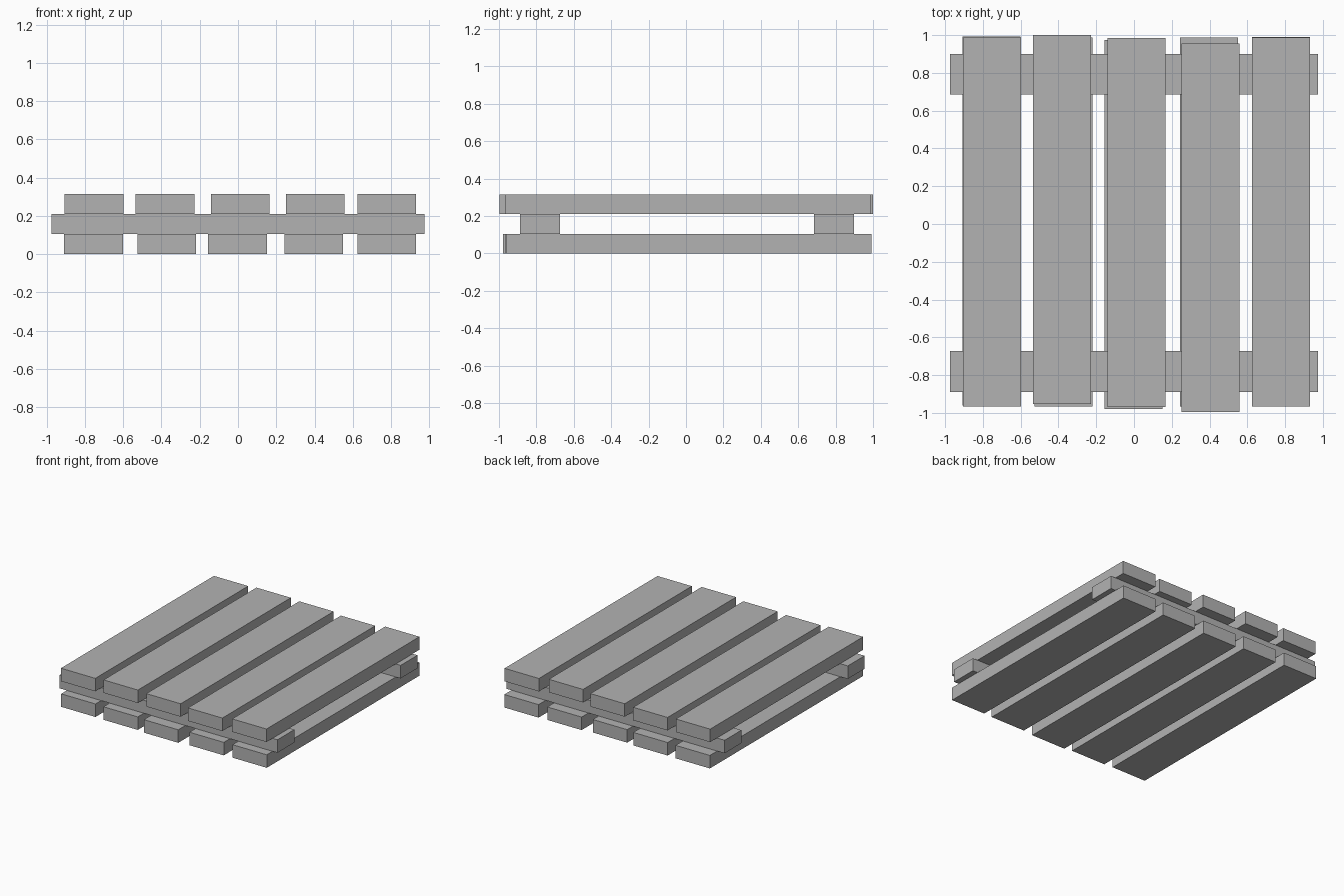
import bpy

cube = bpy.data.objects.get("Cube")
if cube:
    bpy.data.objects.remove(cube, do_unlink=True)

# Plain grey timber
grey = bpy.data.materials.new("plain_grey")
grey.use_nodes = True
colour = (0.45, 0.45, 0.45, 1)
grey.diffuse_color = colour
grey.node_tree.nodes["Principled BSDF"].inputs["Base Color"].default_value = colour

THICK = 0.105
SLAT_WIDTH, SLAT_LENGTH = 0.307, 1.953
BEAM_WIDTH, BEAM_LENGTH = 0.215, 1.95


def board(name, x, y, layer, width, length):
    """A flat plank lying in one of the three stacked layers."""
    bpy.ops.mesh.primitive_cube_add(size=1, location=(x, y, (layer + 0.5) * THICK))
    obj = bpy.context.object
    obj.name = name
    obj.scale = (width, length, THICK)
    bpy.ops.object.transform_apply(location=False, rotation=False, scale=True)
    obj.data.materials.append(grey)


# Slightly uneven slats, given as (x, y) centres from right to left
bottom_slats = [(-0.755, 0.016), (-0.373, 0.01), (-0.002, -0.003),
                (0.396, 0.01), (0.778, 0.014)]
top_slats = [(-0.753, 0.01), (-0.381, 0.023), (0.012, 0.008),
             (0.404, -0.02), (0.778, 0.01)]
for name, layer, slats in (("bottom_slat", 0, bottom_slats), ("top_slat", 2, top_slats)):
    for i, (x, y) in enumerate(slats, 1):
        board(f"{name}_{i}", x, y, layer, SLAT_WIDTH, SLAT_LENGTH)

# Cross beams between the two slat layers
board("front_beam", 0, -0.781, 1, BEAM_LENGTH, BEAM_WIDTH)
board("back_beam", 0, 0.792, 1, BEAM_LENGTH, BEAM_WIDTH)
